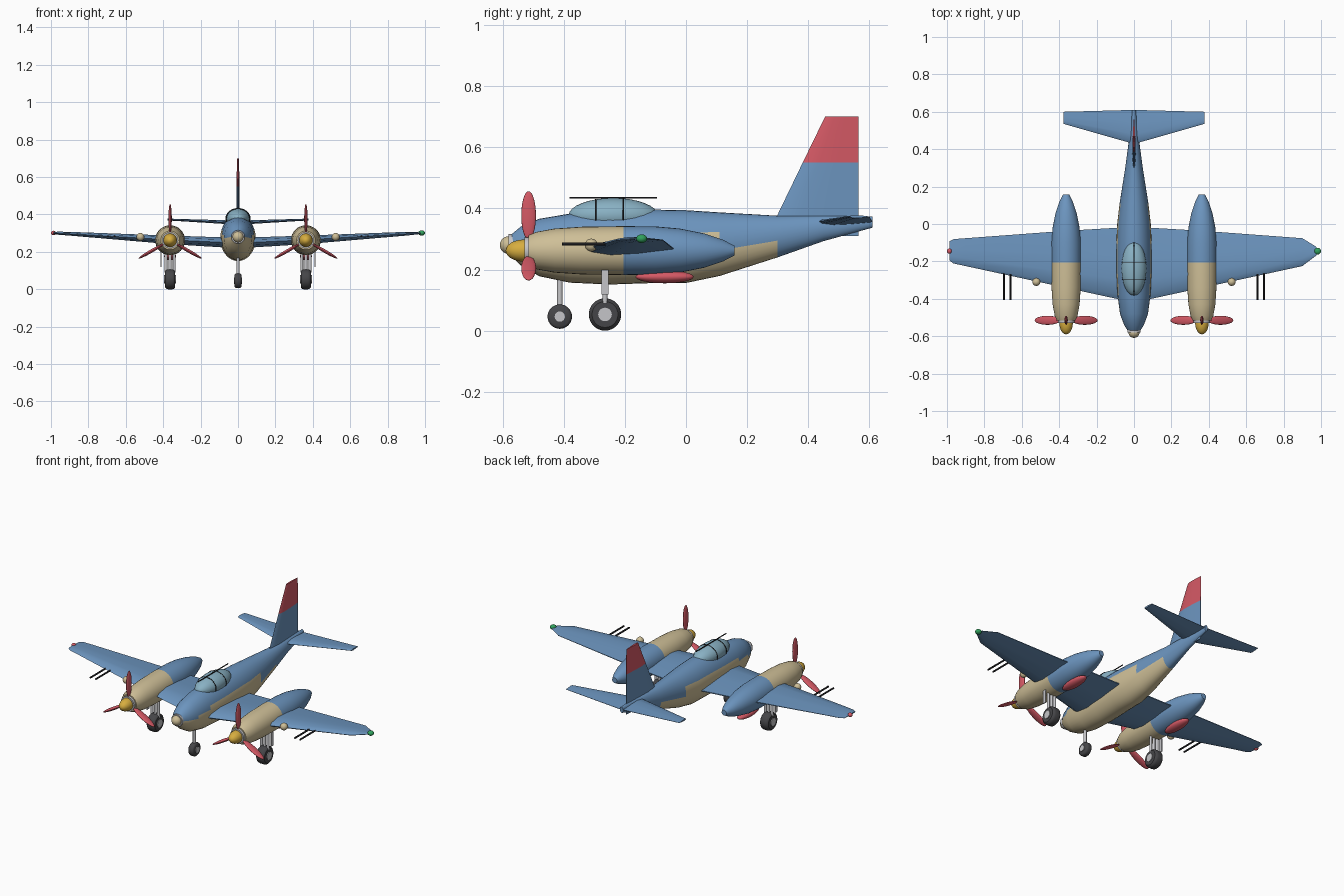
import bpy, bmesh, math
from math import cos, sin, pi, radians, sqrt
from mathutils import Vector

if "Cube" in bpy.data.objects:
    bpy.data.objects.remove(bpy.data.objects["Cube"])


def material(name, r, g, b):
    m = bpy.data.materials.new(name)
    m.use_nodes = True
    m.diffuse_color = (r, g, b, 1)
    bsdf = next(n for n in m.node_tree.nodes if n.type == 'BSDF_PRINCIPLED')
    bsdf.inputs["Base Color"].default_value = (r, g, b, 1)
    return m


blue = material("sky blue", .15, .30, .52)
beige = material("sand beige", .62, .52, .31)
red = material("signal red", .66, .10, .13)
gold = material("spinner gold", .68, .42, .05)
rubber = material("tyre rubber", .06, .06, .065)
metal = material("light metal", .56, .56, .58)
glass = material("canopy glass", .25, .44, .55)
black = material("black", .012, .012, .014)
green = material("green light", .03, .36, .11)


def smooth(ob, angle=40):
    bpy.ops.object.select_all(action='DESELECT')
    ob.select_set(True)
    bpy.context.view_layer.objects.active = ob
    bpy.ops.object.shade_smooth_by_angle(angle=radians(angle))


def loft(name, rings, mats, rule=None):
    """Skin a list of equal-length point rings; rule(section, side) picks the material."""
    bm = bmesh.new()
    loops = [[bm.verts.new(p) for p in ring] for ring in rings]
    n = len(loops[0])
    for i in range(len(loops) - 1):
        for j in range(n):
            k = (j + 1) % n
            f = bm.faces.new((loops[i][j], loops[i][k], loops[i + 1][k], loops[i + 1][j]))
            f.material_index = rule(i, j) if rule else 0
    bm.faces.new(loops[0]).material_index = rule(0, 0) if rule else 0
    last = len(loops) - 2
    bm.faces.new(loops[-1]).material_index = rule(last, 0) if rule else 0
    bmesh.ops.recalc_face_normals(bm, faces=bm.faces[:])
    me = bpy.data.meshes.new(name)
    bm.to_mesh(me)
    bm.free()
    for m in mats:
        me.materials.append(m)
    ob = bpy.data.objects.new(name, me)
    bpy.context.collection.objects.link(ob)
    smooth(ob)
    return ob


def ellipse(x, y, z, rx, rz, n=32):
    return [Vector((x + rx * cos(2 * pi * k / n), y, z + rz * sin(2 * pi * k / n))) for k in range(n)]


def airfoil(lead, trail, thick):
    """(chord position, offset) pairs around a streamlined section."""
    half = [(.06, .55), (.28, 1), (.6, .75)]
    outline = [(0, 0)] + half + [(1, .1), (1, -.1)] + [(t, -h) for t, h in reversed(half)]
    return [(lead + t * (trail - lead), h * thick / 2) for t, h in outline]


def finish(name, mat):
    ob = bpy.context.object
    ob.name = name
    ob.data.materials.append(mat)
    smooth(ob)
    return ob


def ball(name, mat, loc, size, rot=(0, 0, 0)):
    bpy.ops.mesh.primitive_uv_sphere_add(segments=24, ring_count=16, radius=1, location=loc, rotation=rot)
    bpy.context.object.scale = size
    return finish(name, mat)


def rod(name, mat, loc, r, length, axis='Z', r2=None):
    rot = {'X': (0, pi / 2, 0), 'Y': (pi / 2, 0, 0), 'Z': (0, 0, 0)}[axis]
    bpy.ops.mesh.primitive_cone_add(vertices=24, radius1=r, radius2=r if r2 is None else r2,
                                    depth=length, location=loc, rotation=rot)
    return finish(name, mat)


def wheel(name, loc, r, width):
    """Tyre with rounded shoulders and a pale hub."""
    x, y, z = loc
    profile = [(-.5, .8), (-.36, .96), (-.2, 1), (.2, 1), (.36, .96), (.5, .8)]
    rings = [[(x + t * width, y + r * s * cos(a), z + r * s * sin(a))
              for a in (2 * pi * k / 32 for k in range(32))] for t, s in profile]
    loft(name + "_tyre", rings, [rubber])
    rod(name + "_hub", metal, loc, r * .42, width + .008, 'X')


# Fuselage: y, centre z, half width, half height, last painted side of the belly
body = [(-.575, .28, .03, .032, 0), (-.54, .277, .053, .064, 0), (-.48, .272, .075, .094, 1),
        (-.38, .27, .088, .113, 2), (-.25, .272, .095, .121, 2), (-.1, .276, .094, .12, 2),
        (0, .275, .09, .119, 2), (.11, .283, .077, .104, -1), (.3, .308, .047, .068, -9),
        (.45, .335, .027, .042, -9), (.61, .355, .01, .018, -9)]


def belly(i, j):
    side = 8 - abs((j + .5 - 8) if j < 24 else (j + .5 - 40))
    return 1 if side < body[i][4] else 0


loft("fuselage", [ellipse(0, y, z, w, h) for y, z, w, h, _ in body], [blue, beige], belly)
rod("nose_ring", metal, (0, -.573, .28), .036, .014, 'Y')
ball("nose_cap", beige, (0, -.58, .28), (.029, .029, .029))

# Canopy with frames
cy, cz, rx, ry, rz = -.238, .377, .067, .146, .057
ball("canopy", glass, (0, cy, cz), (rx, ry, rz))
for y in (-.295, -.205):
    k = sqrt(1 - ((y - cy) / ry) ** 2)
    bpy.ops.mesh.primitive_torus_add(major_segments=40, minor_segments=6, major_radius=rx * k,
                                     minor_radius=.0025, location=(0, y, cz), rotation=(pi / 2, 0, 0))
    bpy.context.object.scale = (1, rz / rx, 1)
    finish("canopy_hoop", black)
rod("canopy_rail", black, (0, cy, .435), .003, .285, 'Y')

# Wing: x, leading y, trailing y, z, thickness, with unlike tips
inner = [(0, -.42, -.015, .247, .056), (.36, -.342, -.036, .264, .046), (.9, -.225, -.076, .297, .02)]
tip_left = [(.975, -.168, -.122, .3, .009)]
tip_right = [(.965, -.211, -.081, .3, .016), (.987, -.195, -.092, .301, .009)]
stations = [(-x, *rest) for x, *rest in reversed(inner[1:] + tip_right)] + inner + tip_left
loft("wing", [[(x, c, z + h) for c, h in airfoil(a, b, t)] for x, a, b, z, t in stations], [blue])
ball("left_tip_light", green, (.982, -.145, .301), (.018, .018, .014))
ball("right_tip_light", red, (-.987, -.145, .301), (.013, .014, .012))

# Tail surfaces
tail = [(-.376, .535, .6, .373, .01), (0, .428, .61, .356, .022), (.376, .535, .6, .373, .01)]
loft("tailplane", [[(x, c, z + h) for c, h in airfoil(a, b, t)] for x, a, b, z, t in tail], [blue])
fin = [(.31, .266, .565, .02), (.55, .382, .565, .016), (.7, .455, .565, .011)]
loft("fin", [[(h, c, z) for c, h in airfoil(a, b, t)] for z, a, b, t in fin],
     [blue, red], lambda i, j: i)

# Engines, guns, lights and main gear on both sides
pod = [(-.515, .05), (-.49, .061), (-.43, .072), (-.34, .078), (-.205, .08), (-.1, .079),
       (-.02, .072), (.06, .056), (.12, .036), (.158, .016)]
pz, gear_y = .262, -.265
for s, side in ((1, "left_"), (-1, "right_")):
    px = .363 * s
    loft(side + "nacelle", [ellipse(px, y, pz, r, r) for y, r in pod], [beige, blue],
         lambda i, j: 0 if i < 4 else 1)
    rod(side + "propeller_ring", metal, (px, -.518, pz), .044, .022, 'Y')
    ball(side + "spinner", gold, (px, -.53, pz), (.036, .06, .036))
    for k in range(3):
        a = k * 2 * pi / 3
        ball(side + "propeller_blade", red, (px + .115 * sin(a), -.515, pz + .115 * cos(a)),
             (.009, .024, .079), (0, a, 0))
    ball(side + "belly_pod", red, (px, -.07, .176), (.032, .095, .021))
    ball(side + "landing_light", beige, (.522 * s, -.31, .28), (.021, .021, .021))
    for x in (.66, .695):
        rod(side + "gun", black, (x * s, -.325, .284), .005, .16, 'Y')
    wheel(side + "main_wheel", (px, gear_y, .053), .053, .055)
    for dx in (-.022, .022):
        rod(side + "gear_leg", metal, (px + dx, gear_y, .14), .008, .1)
    rod(side + "gear_axle", metal, (px, gear_y, .094), .006, .052, 'X')
    rod(side + "gear_post", metal, (px, gear_y, .12), .008, .13)
    bpy.ops.mesh.primitive_cube_add(size=1, location=(.412 * s, gear_y, .158))
    bpy.context.object.scale = (.005, .022, .08)
    finish(side + "gear_door", metal)

# Nose gear
wheel("nose_wheel", (0, -.413, .046), .04, .036)
rod("nose_strut", metal, (0, -.413, .13), .009, .13)
